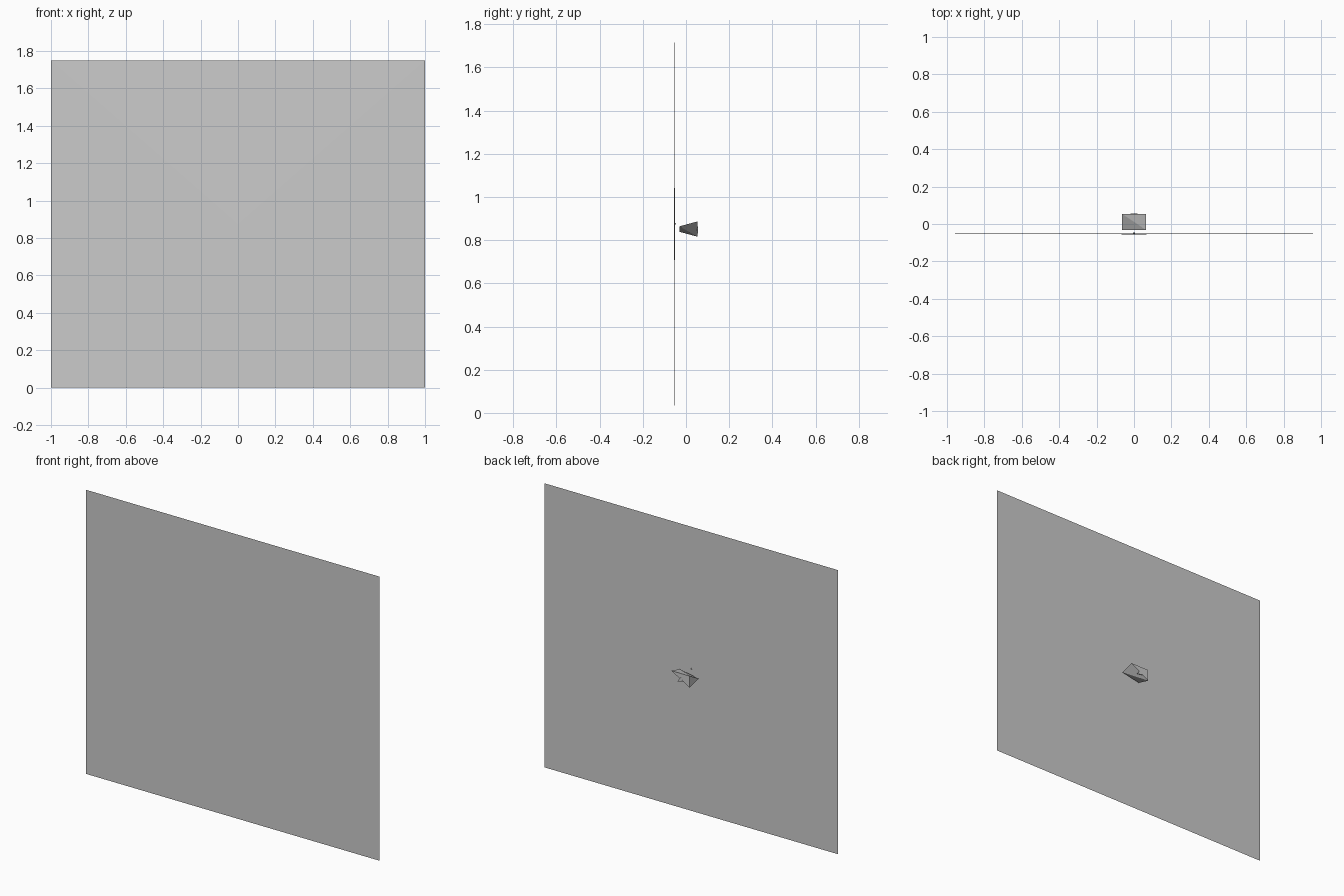
import bpy

if "Cube" in bpy.data.objects:
    bpy.data.objects.remove(bpy.data.objects["Cube"])


def make_part(name, verts, faces):
    mesh = bpy.data.meshes.new(name)
    mesh.from_pydata(verts, [], faces)
    obj = bpy.data.objects.new(name, mesh)
    bpy.context.collection.objects.link(obj)
    return obj


# Large panel: flat back, very shallow pyramid on the front
W, H, BACK, APEX = 1.0, 1.75, -0.052, -0.055
make_part("panel",
          [(-W, BACK, 0), (W, BACK, 0), (W, BACK, H), (-W, BACK, H), (0, APEX, H / 2)],
          [(3, 2, 1, 0)] + [(i, (i + 1) % 4, 4) for i in range(4)])

# Twisted wedge floating behind the panel
X, F, B = 0.063, -0.031, 0.054
make_part("wedge",
          [(X, F, 0.864), (X, B, 0.887), (-X, B, 0.887), (-X, B, 0.816), (-X, F, 0.839)],
          [(0, 1, 2), (0, 2, 4), (1, 3, 2), (2, 3, 4), (0, 3, 1), (0, 4, 3)])


def small_tri(name, points, y0, y1):
    """Thin triangular plate in the xz plane."""
    verts = [(x, y, z) for y in (y0, y1) for x, z in points]
    make_part(name, verts, [(0, 1, 2), (5, 4, 3)] +
              [(i, i + 3, (i + 1) % 3 + 3, (i + 1) % 3) for i in range(3)])


# Small triangular tab on the wedge's back face
small_tri("back_tab", [(-0.02, 0.839), (0.02, 0.832), (0, 0.864)], 0.052, 0.055)

# Tiny stud at the panel's centre
small_tri("centre_stud", [(-0.005, 0.872), (0.005, 0.872), (0, 0.88)], BACK, -0.046)
